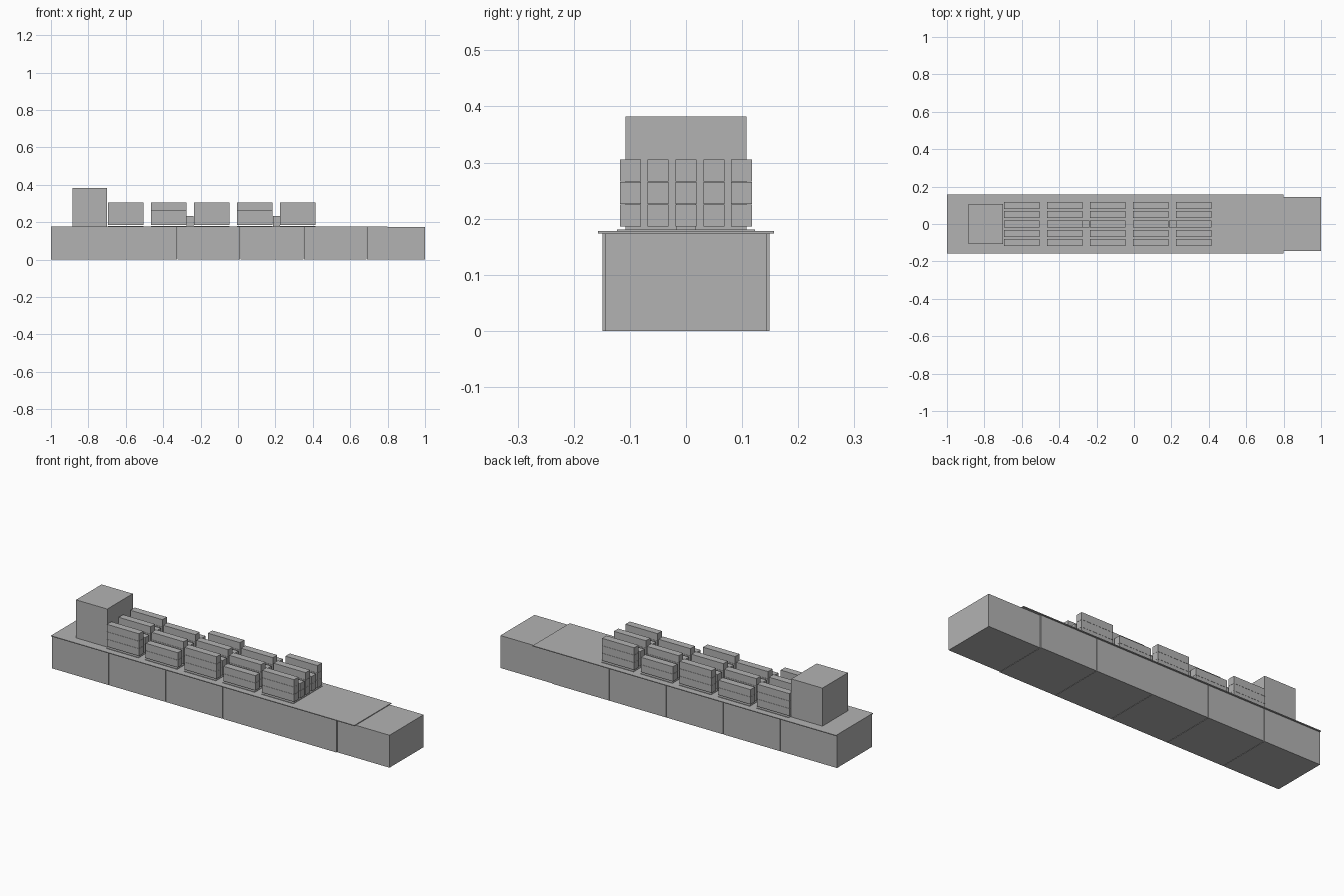
import bpy

if "Cube" in bpy.data.objects:
    bpy.data.objects.remove(bpy.data.objects["Cube"])

grey = bpy.data.materials.new("plain grey")
grey.diffuse_color = (0.45, 0.45, 0.45, 1)
grey.use_nodes = True
grey.node_tree.nodes["Principled BSDF"].inputs["Base Color"].default_value = grey.diffuse_color


def box(name, x, y, z):
    """Add a box from (min, max) ranges on each axis."""
    bpy.ops.mesh.primitive_cube_add(
        size=1, location=[(a + b) / 2 for a, b in (x, y, z)])
    ob = bpy.context.object
    ob.name = name
    ob.scale = [b - a for a, b in (x, y, z)]
    bpy.ops.object.transform_apply(location=False, rotation=False, scale=True)
    ob.data.materials.append(grey)
    return ob


HULL_TOP = 0.174
DECK_TOP = 0.178
HATCH_TOP = 0.181

# Hull blocks, split by hairline seams; the bow block is slightly narrower
PITCH, SEAM = 0.338, 0.002
for i in range(5):
    x0 = -1 + i * PITCH
    box("hull_block", (x0, x0 + PITCH - SEAM), (-0.149, 0.149), (0, HULL_TOP))
box("bow_block", (-1 + 5 * PITCH, 1), (-0.1445, 0.1445), (0, HULL_TOP))

# Main deck plate, ending short of the bow
box("deck", (-1, 0.8), (-0.157, 0.157), (HULL_TOP, DECK_TOP))

# Bridge tower at the stern
box("bridge_tower", (-0.885, -0.70), (-0.108, 0.108), (DECK_TOP, 0.382))

# Cargo bays: a hatch cover with five rows of stacked containers
TIER = 0.04
for bay in range(5):
    x = (-0.695 + bay * 0.23, -0.505 + bay * 0.23)
    box("hatch_cover", x, (-0.123, 0.123), (DECK_TOP, HATCH_TOP))
    for row in range(5):
        yc = (row - 2) * 0.0495
        tiers = 3 if (bay + row) % 2 == 0 else 2   # checkerboard heights
        for t in range(tiers):
            z0 = 0.186 + t * TIER
            box("container", x, (yc - 0.0187, yc + 0.0187), (z0, z0 + TIER - 0.0008))

# Small deck housings between bays
for x0 in (-0.275, 0.186):
    box("deck_housing", (x0, x0 + 0.038), (-0.0175, 0.0175), (DECK_TOP, 0.232))
